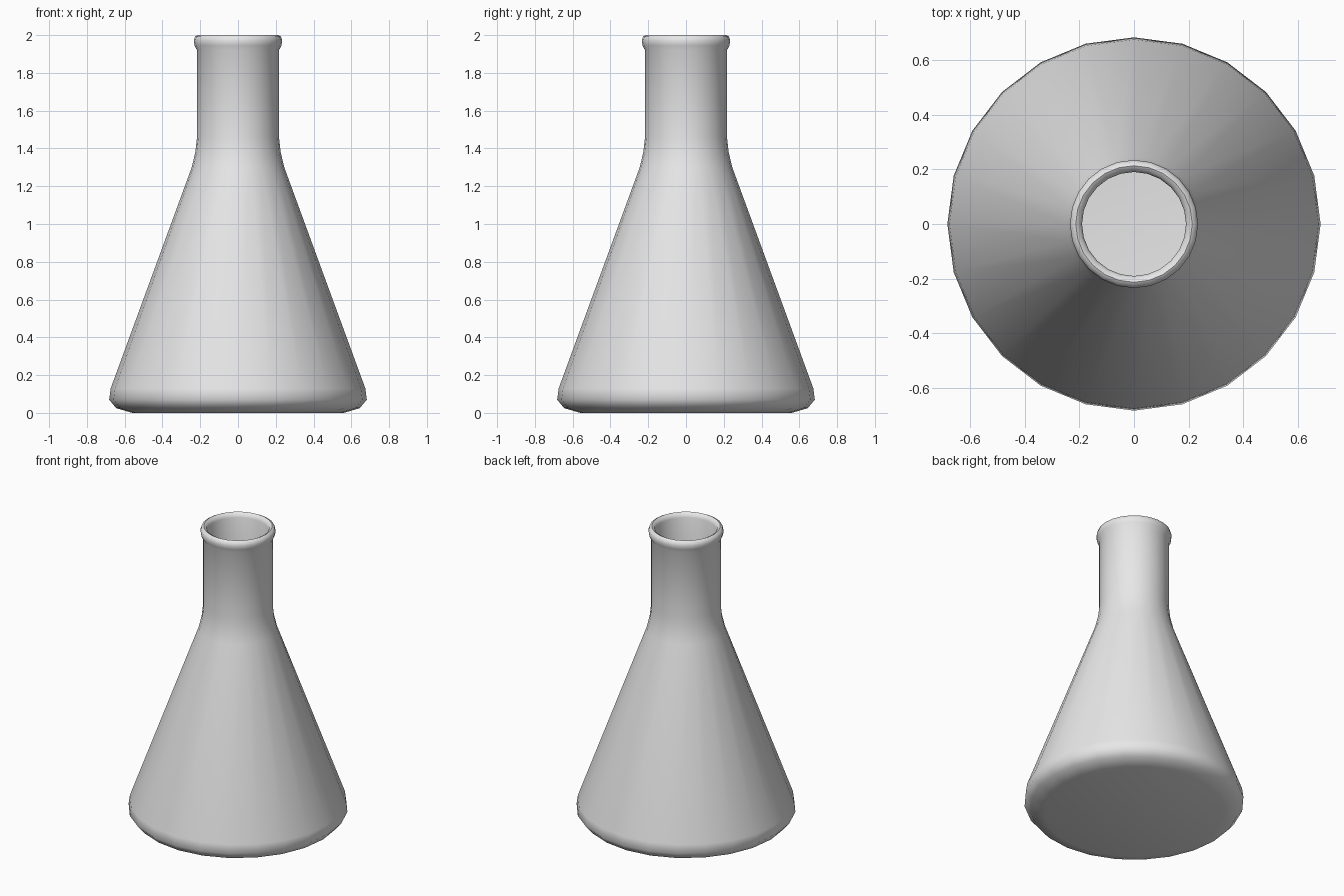
import bpy, bmesh, math

if "Cube" in bpy.data.objects:
    bpy.data.objects.remove(bpy.data.objects["Cube"])

SIDES = 24

# Glass colour
glass = bpy.data.materials.new("pale_grey_glass")
glass.diffuse_color = (0.8, 0.8, 0.8, 1)
glass.use_nodes = True
glass.node_tree.nodes["Principled BSDF"].inputs["Base Color"].default_value = glass.diffuse_color


def lathe(name, profile, mat):
    """Spin (radius, height) points round z; radius 0 becomes a pole."""
    bm = bmesh.new()
    rings = []
    for r, z in profile:
        if r == 0:
            rings.append([bm.verts.new((0, 0, z))] * SIDES)
        else:
            rings.append([bm.verts.new((r * math.cos(math.tau * i / SIDES),
                                        r * math.sin(math.tau * i / SIDES), z))
                          for i in range(SIDES)])
    for a, b in zip(rings, rings[1:]):
        for i in range(SIDES):
            j = (i + 1) % SIDES
            bm.faces.new(list(dict.fromkeys((a[i], a[j], b[j], b[i]))))
    bmesh.ops.recalc_face_normals(bm, faces=bm.faces)
    mesh = bpy.data.meshes.new(name)
    bm.to_mesh(mesh)
    bm.free()
    mesh.materials.append(mat)
    obj = bpy.data.objects.new(name, mesh)
    bpy.context.collection.objects.link(obj)
    bpy.context.view_layer.objects.active = obj
    obj.select_set(True)
    bpy.ops.object.shade_smooth_by_angle(angle=math.radians(50))
    return obj


# Outer wall: base, rounded heel, cone, shoulder, neck
outer = [(0, 0), (0.56, 0), (0.645, 0.025), (0.682, 0.07), (0.674, 0.13),
         (0.245, 1.30), (0.226, 1.38), (0.217, 1.46), (0.217, 1.92)]
# Rolled lip
lip = [(0.23, 1.945), (0.234, 1.97), (0.228, 1.992), (0.213, 2.0),
       (0.198, 1.992), (0.19, 1.97)]
# Inner wall, down to the floor
inner = [(0.19, 1.46), (0.198, 1.38), (0.217, 1.30), (0.645, 0.13),
         (0.65, 0.08), (0.62, 0.045), (0.55, 0.03), (0, 0.03)]

lathe("flask", outer + lip + inner, glass)
